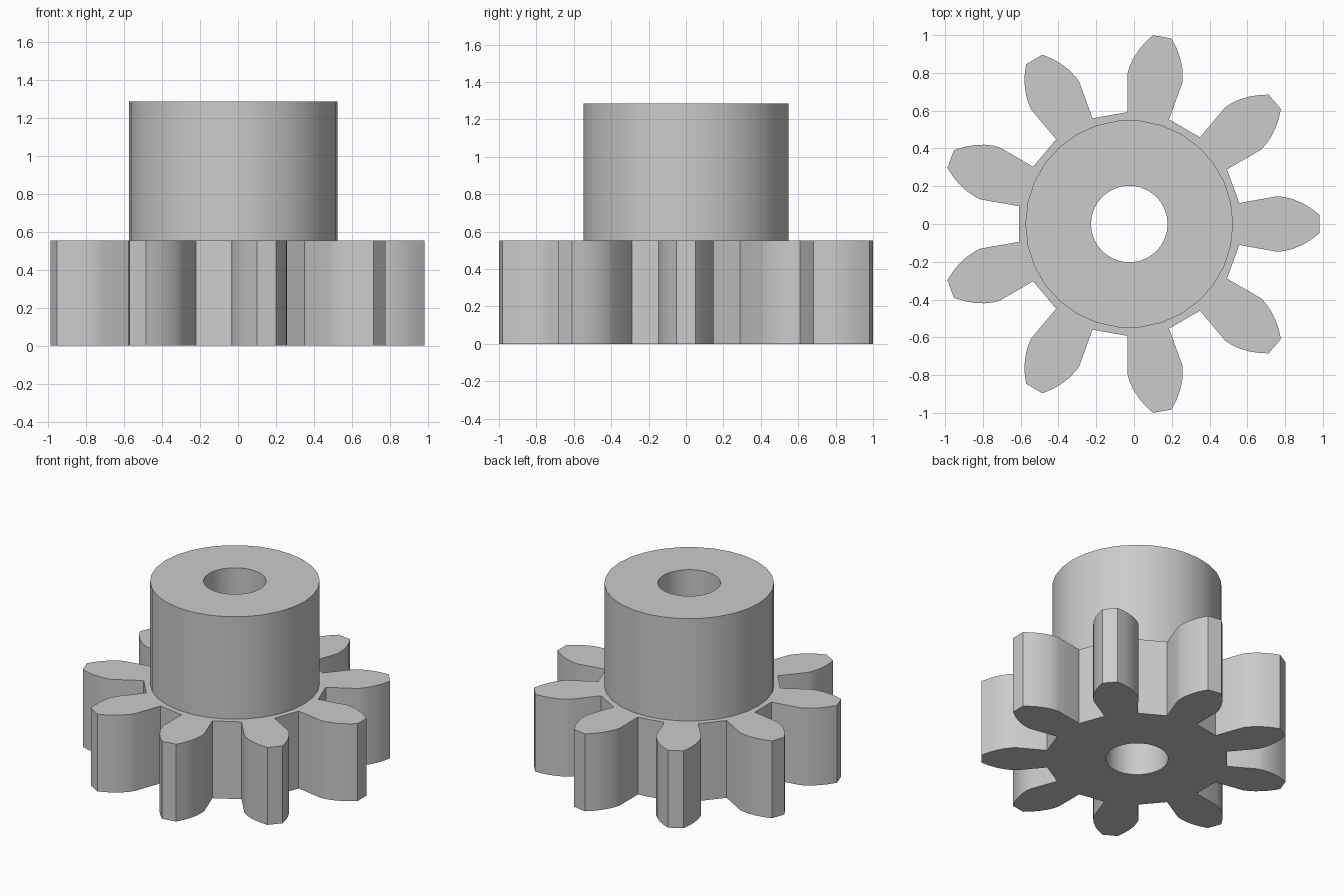
import bpy, bmesh, math
from mathutils import Vector

cube = bpy.data.objects.get("Cube")
if cube:
    bpy.data.objects.remove(cube, do_unlink=True)

CENTRE_X = -0.025
TEETH = 9
GEAR_TOP, HUB_TOP = 0.553, 1.285
HUB_R, BORE_R, SEGMENTS = 0.55, 0.203, 30

# Plain grey metal
metal = bpy.data.materials.new("grey metal")
metal.use_nodes = True
grey = (0.6, 0.6, 0.6, 1)
metal.diffuse_color = grey
metal.node_tree.nodes["Principled BSDF"].inputs["Base Color"].default_value = grey

# One flank of a tooth pointing along +x, from root to tip
FLANK = [(0.582, 0.111), (0.785, 0.147), (0.82, 0.143), (0.865, 0.132),
         (0.915, 0.111), (0.96, 0.085), (1.006, 0.05)]


def circle(radius):
    step = math.tau / SEGMENTS
    return [(radius * math.cos(i * step), radius * math.sin(i * step)) for i in range(SEGMENTS)]


def gear_outline():
    tooth = [(x, -y) for x, y in FLANK] + FLANK[::-1]
    points = []
    for i in range(TEETH):
        a = math.tau * i / TEETH
        c, s = math.cos(a), math.sin(a)
        points += [(x * c - y * s, x * s + y * c) for x, y in tooth]
    return points


def add_loop(bm, points, z):
    verts = [bm.verts.new((x + CENTRE_X, y, z)) for x, y in points]
    edges = [bm.edges.new((v, verts[i - 1])) for i, v in enumerate(verts)]
    return verts, edges


def wall(bm, low, high):
    for i in range(len(low[0])):
        bm.faces.new((low[0][i - 1], low[0][i], high[0][i], high[0][i - 1]))


def ring(bm, outer, inner, up):
    bmesh.ops.triangle_fill(bm, edges=outer[1] + inner[1], use_beauty=True,
                            normal=Vector((0, 0, up)))


bm = bmesh.new()
outline, hub, bore = gear_outline(), circle(HUB_R), circle(BORE_R)
gear_low, gear_high = add_loop(bm, outline, 0), add_loop(bm, outline, GEAR_TOP)
hub_low, hub_high = add_loop(bm, hub, GEAR_TOP), add_loop(bm, hub, HUB_TOP)
bore_low, bore_high = add_loop(bm, bore, 0), add_loop(bm, bore, HUB_TOP)

# Toothed rim, hub wall and through bore
wall(bm, gear_low, gear_high)
wall(bm, hub_low, hub_high)
wall(bm, bore_low, bore_high)

# Flat underside, gear shoulder and hub top
ring(bm, gear_low, bore_low, -1)
ring(bm, gear_high, hub_low, 1)
ring(bm, hub_high, bore_high, 1)
bmesh.ops.recalc_face_normals(bm, faces=bm.faces)

mesh = bpy.data.meshes.new("pinion_gear")
bm.to_mesh(mesh)
bm.free()
mesh.materials.append(metal)
gear = bpy.data.objects.new("pinion_gear", mesh)
bpy.context.collection.objects.link(gear)

bpy.ops.object.select_all(action='DESELECT')
gear.select_set(True)
bpy.context.view_layer.objects.active = gear
bpy.ops.object.shade_smooth_by_angle(angle=math.radians(25))
